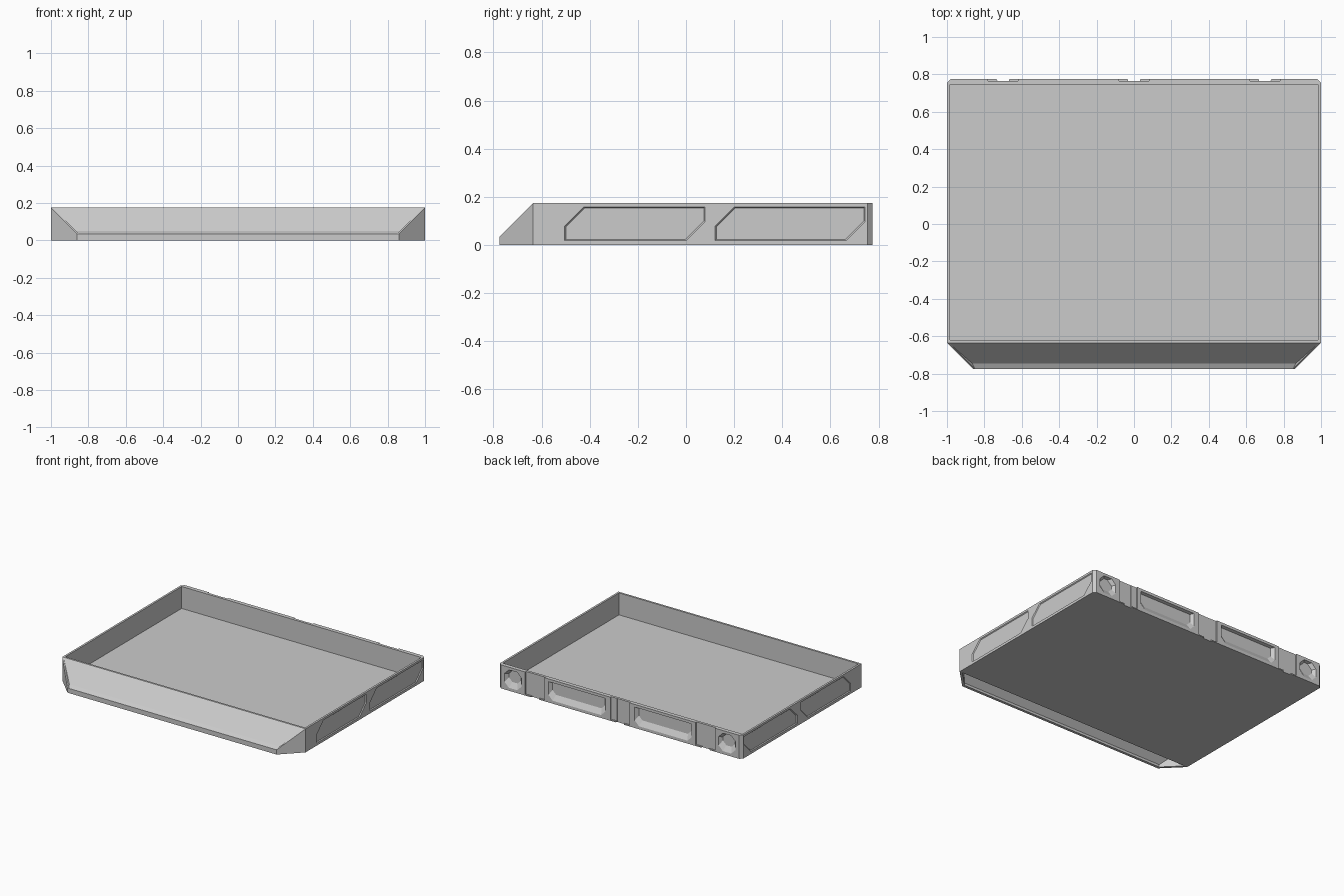
import bpy, bmesh
from math import radians

if "Cube" in bpy.data.objects:
    bpy.data.objects.remove(bpy.data.objects["Cube"])


def hull(name, pts):
    """Convex solid from its corner points."""
    bm = bmesh.new()
    for p in pts:
        bm.verts.new(p)
    bmesh.ops.convex_hull(bm, input=bm.verts[:])
    bmesh.ops.dissolve_limit(bm, angle_limit=radians(0.5),
                             verts=bm.verts[:], edges=bm.edges[:])
    bmesh.ops.recalc_face_normals(bm, faces=bm.faces[:])
    me = bpy.data.meshes.new(name)
    bm.to_mesh(me)
    bm.free()
    ob = bpy.data.objects.new(name, me)
    bpy.context.collection.objects.link(ob)
    return ob


def block(name, x0, x1, y0, y1, z0, z1):
    return hull(name, [(x, y, z) for x in (x0, x1) for y in (y0, y1) for z in (z0, z1)])


def cut(target, cutter):
    """Subtract a cutter and remove it."""
    cutter.hide_render = True
    mod = target.modifiers.new("cut", 'BOOLEAN')
    mod.operation, mod.solver, mod.object = 'DIFFERENCE', 'EXACT', cutter
    bpy.context.view_layer.objects.active = target
    bpy.ops.object.modifier_apply(modifier=mod.name)
    bpy.data.objects.remove(cutter, do_unlink=True)


def chamfered(u0, u1, z0, z1, tl=0, tr=0, bl=0, br=0):
    """Rectangle outline with individually clipped corners."""
    return [(u0 + tl, z1), (u0, z1 - tl), (u1 - tr, z1), (u1, z1 - tr),
            (u0 + bl, z0), (u0, z0 + bl), (u1 - br, z0), (u1, z0 + br)]


FRONT, BACK, H = -0.635, 0.775, 0.175

# Tray body with clipped back corners and open inside
tray = hull("tray", [(x, y, z) for z in (0, H) for x, y in (
    (-1, FRONT), (1, FRONT), (1, BACK - .02), (.98, BACK), (-.98, BACK), (-1, BACK - .02))])
cut(tray, block("inside", -.985, .985, -.62, .745, .012, .3))

# Shallow angled panels on both sides
for s in (-1, 1):
    for y0, y1 in ((-.505, .08), (.12, .745)):
        outer = chamfered(y0, y1, .018, .16, tl=.08, br=.078)
        inner = chamfered(y0 + .006, y1 - .006, .024, .154, tl=.078, br=.076)
        cut(tray, hull("side_panel", [(s * 1.001, y, z) for y, z in outer] +
                       [(s * .994, y, z) for y, z in inner]))

# Vertical slots in the back, with a deeper through channel
for x in (-.7, 0, .7):
    cut(tray, block("slot", x - .08, x + .08, .765, .8, .008, .3))
    cut(tray, hull("channel", [(x + dx, y, z) for z in (-.1, .3)
                               for dx, y in ((-.045, .8), (.045, .8), (-.03, .764), (.03, .764))]))

# Tapered pockets in the back: two long, two short
for s in (-1, 1):
    for x0, x1, c in ((.12, .59, .035), (.81, .95, .035)):
        top = c if x0 > .5 else 0
        outer = chamfered(x0, x1, .02, .155, tl=top, tr=top, bl=c, br=c)
        inner = chamfered(x0 + .02, x1 - .02, .06, .15, tl=top, tr=top, bl=c * .8, br=c * .8)
        cut(tray, hull("pocket", [(s * x, BACK + .001, z) for x, z in outer] +
                       [(s * x, .752, z) for x, z in inner]))

# Sloped front lip with mitred ends, hollow from below
lip = hull("front_lip", [(s * x, y, z) for s in (-1, 1) for x, y, z in (
    (1, FRONT, 0), (1, FRONT, H), (.86, -.775, 0), (.86, -.775, .035))])
cut(lip, hull("hollow", [(s * x, y, z) for s in (-1, 1) for x, y, z in (
    (.98, -.63, -.01), (.98, -.63, .14), (.855, -.755, -.01), (.855, -.755, .018))]))

# Slightly sunk slope face, leaving a crease above the front edge
cut(lip, hull("dip", [(s * (z + .815), y, z) for s in (-1, 1) for y, z in (
    (-.64, .17), (-.745, .05), (-.775, .035), (-.8, .17))]))
